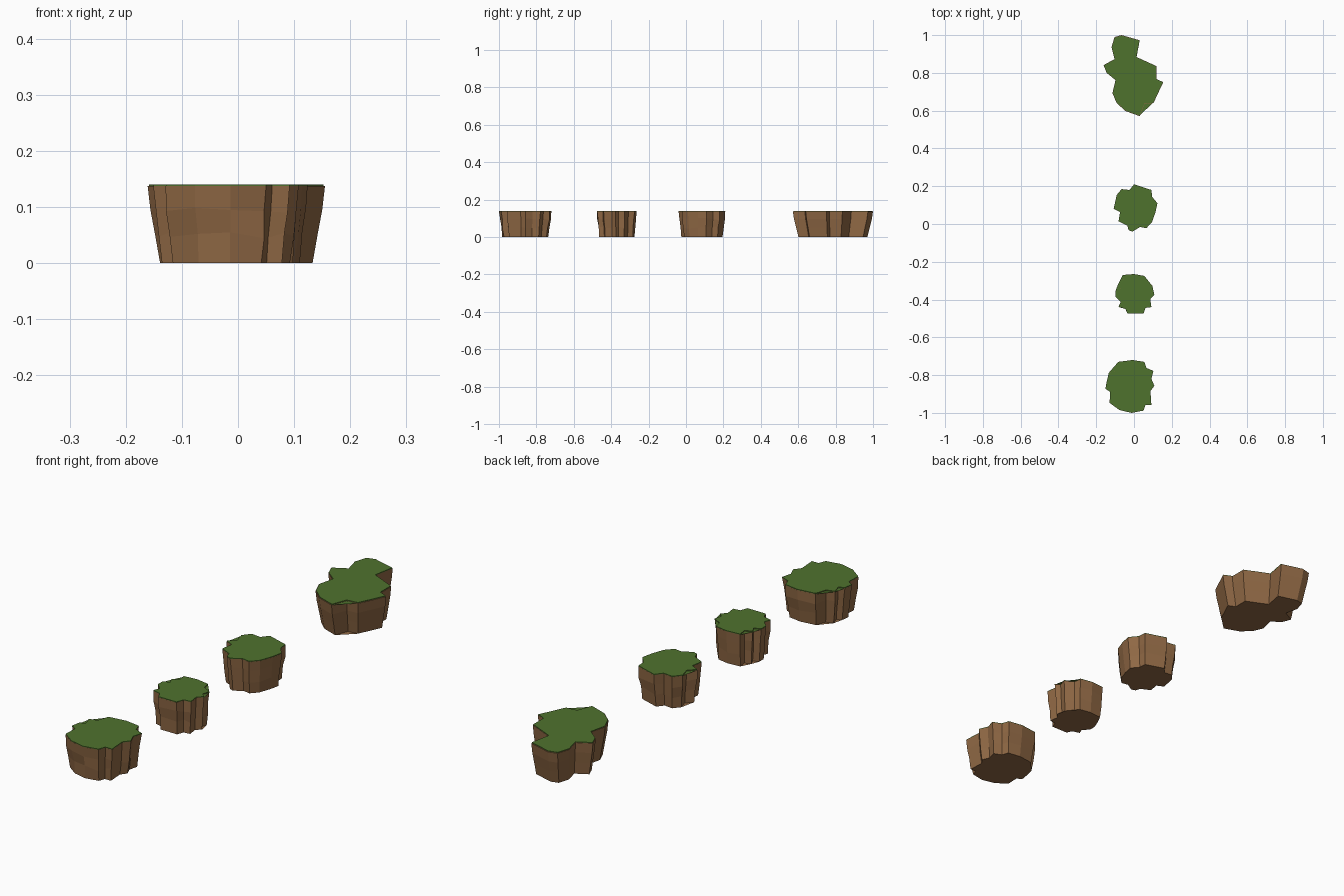
import bpy, bmesh, random

if "Cube" in bpy.data.objects:
    bpy.data.objects.remove(bpy.data.objects["Cube"])

random.seed(4)


def material(name, rgb):
    m = bpy.data.materials.new(name)
    m.diffuse_color = (*rgb, 1)
    m.use_nodes = True
    m.node_tree.nodes["Principled BSDF"].inputs["Base Color"].default_value = m.diffuse_color
    return m


earth = material("earth_brown", (0.275, 0.138, 0.058))
grass = material("grass_green", (0.078, 0.170, 0.027))


def make_object(name, bm, mat):
    bmesh.ops.recalc_face_normals(bm, faces=bm.faces)
    me = bpy.data.meshes.new(name)
    bm.to_mesh(me)
    bm.free()
    me.materials.append(mat)
    ob = bpy.data.objects.new(name, me)
    bpy.context.collection.objects.link(ob)
    return ob


def stack(name, rings, mat):
    """Join a stack of closed rings with flat walls and two caps."""
    bm = bmesh.new()
    vs = [[bm.verts.new(p) for p in r] for r in rings]
    n = len(vs[0])
    for lo, hi in zip(vs, vs[1:]):
        for i in range(n):
            j = (i + 1) % n
            bm.faces.new((lo[i], lo[j], hi[j], hi[i]))
    caps = [bm.faces.new(vs[0][::-1]), bm.faces.new(vs[-1])]
    bmesh.ops.triangulate(bm, faces=caps)
    make_object(name, bm, mat)


def island(name, outline, taper, rough, rim):
    """Tapered earth block with chipped walls and a thin grass cap."""
    pts = [(x / 100, y / 100) for x, y in outline]
    xs, ys = [p[0] for p in pts], [p[1] for p in pts]
    cx, cy = (min(xs) + max(xs)) / 2, (min(ys) + max(ys)) / 2

    def ring(z, s, jit=0.0):
        out = []
        for x, y in pts:
            k = s + random.uniform(-jit, jit)
            dz = random.uniform(-jit, jit) * 0.25
            out.append((cx + (x - cx) * k, cy + (y - cy) * k, z + dz))
        return out

    stack(name + "_earth", [
        ring(0.0, taper),
        ring(0.05, taper + (1 - taper) * 0.4, rough),
        ring(0.095, taper + (1 - taper) * 0.78, rough),
        ring(0.137, 1.0)], earth)
    stack(name + "_grass", [ring(0.1365, rim), ring(0.140, rim)], grass)


# Top outlines in hundredths of a unit, clockwise
long_top = [(-6.6, 100), (3, 97.3), (1.3, 88.4), (11.9, 83.6), (11.9, 76.7),
            (15.5, 75.1), (10.3, 64), (5.5, 63.5), (3, 57.1), (-4.5, 59.8),
            (-9.2, 64), (-11.4, 69.3), (-9.8, 76.2), (-14.5, 80),
            (-16.1, 84.1), (-10.3, 87.3), (-11.9, 93.7), (-10.3, 99)]
medium_top = [(0, 21), (9.3, 18), (9.5, 14.5), (12.4, 11), (11.4, 6.3),
              (9.5, 1), (6.6, -2.2), (3.2, -1.6), (-0.8, -4), (-2.8, -3.3),
              (-3.6, -0.8), (-8.2, 1.4), (-7.4, 6.3), (-10.8, 8),
              (-8, 11), (-9.2, 15.3), (-6.6, 18.5), (-2.4, 18)]
small_top = [(-6, -27), (0, -26.5), (5.5, -27.5), (6.1, -30.7), (9.8, -32.8),
             (9, -36), (10.8, -37.6), (8.6, -39.7), (9.2, -44), (6.1, -44.4),
             (5, -47.5), (-3.4, -47.5), (-4.5, -45), (-8.2, -43.9),
             (-7.1, -41.3), (-9.8, -38.6), (-9.8, -35.4), (-7.1, -34.4),
             (-8.4, -31.7), (-5.5, -30.7)]
wide_top = [(-8.4, -73), (-0.8, -72), (5.5, -73), (6.6, -76.2), (10.3, -77.8),
            (9.2, -82), (10.8, -85.7), (8.7, -88.4), (9.2, -95.8),
            (6.1, -95.8), (5, -98.8), (-1.3, -100), (-7.7, -98.5),
            (-12.9, -94.7), (-12.7, -88.9), (-15.1, -87.3), (-14.5, -83.6),
            (-12.2, -82.5), (-13.4, -78.8), (-10, -77.8)]

island("long_island", long_top, 0.86, 0.0, 0.985)
island("medium_island", medium_top, 0.88, 0.025, 0.997)
island("small_island", small_top, 0.90, 0.025, 0.997)
island("wide_island", wide_top, 0.88, 0.025, 0.997)
